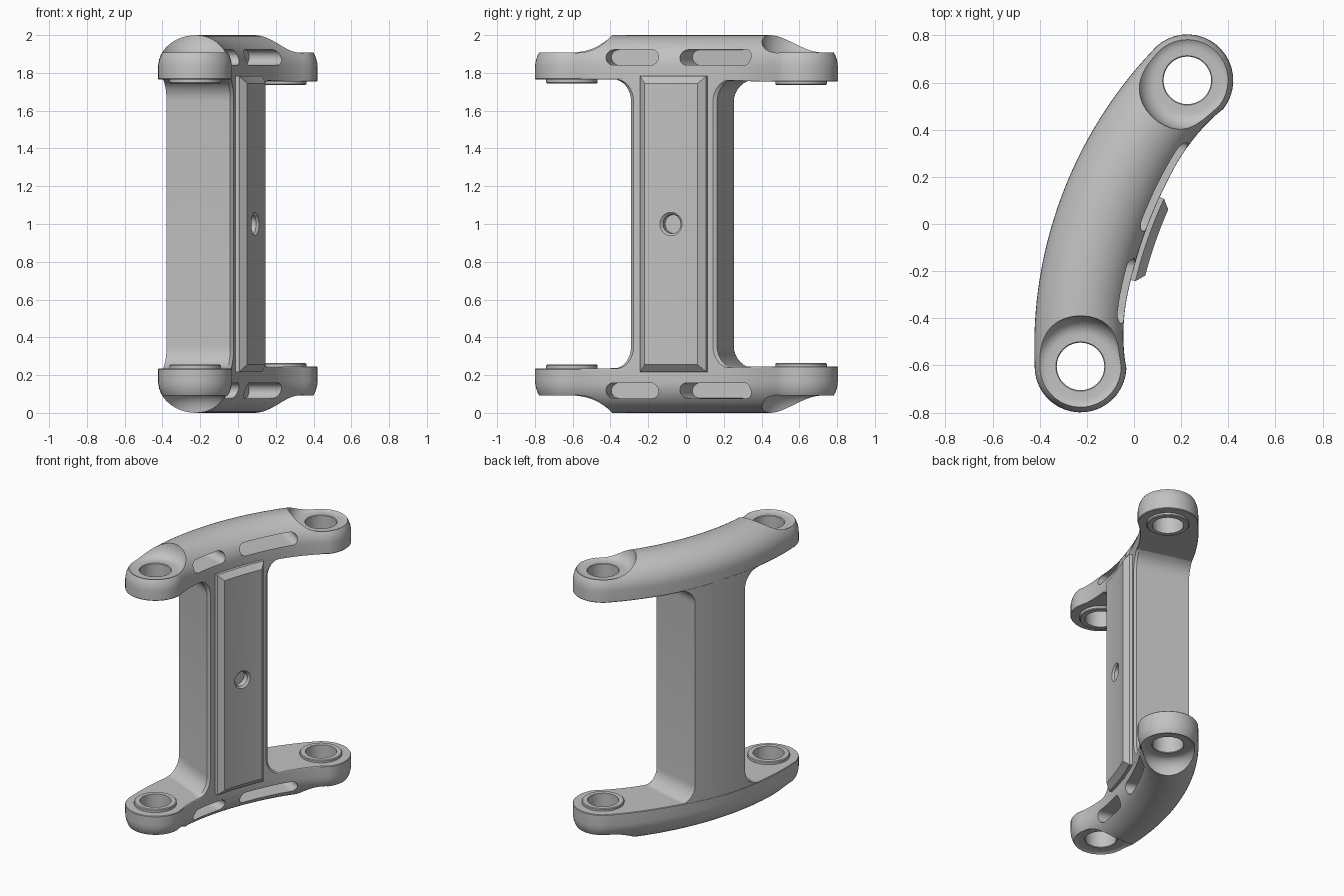
import bpy, bmesh
from math import sin, cos, pi, radians
from mathutils import Vector

if "Cube" in bpy.data.objects:
    bpy.data.objects.remove(bpy.data.objects["Cube"])

grey = bpy.data.materials.new("plain grey")
grey.use_nodes = True
grey.diffuse_color = (0.54, 0.54, 0.54, 1)
grey.node_tree.nodes["Principled BSDF"].inputs["Base Color"].default_value = (0.54, 0.54, 0.54, 1)

# The whole link bends around one vertical axis
AXIS = Vector((1.876, -0.698, 0))
R_MID, R_IN = 2.105, 1.945
FRONT, BACK = 2.55, 38.4         # angles of the two pin holes
END = 0.195                      # half width of the arms
HOLE = 0.101
MID = Vector((0, 0, 1))
X, Y, Z = Vector((1, 0, 0)), Vector((0, 1, 0)), Vector((0, 0, 1))


def radial(a):
    return Vector((-cos(radians(a)), sin(radians(a)), 0))


def tangent(a):
    return Vector((sin(radians(a)), cos(radians(a)), 0))


def polar(r, a, z):
    return AXIS + radial(a) * r + Z * z


def lerp(a, b, t):
    return a + (b - a) * t


def spine_radius(a):
    """Centre line of the arms, which bows outward between the holes."""
    s = lerp(-1, 1, (a - FRONT) / (BACK - FRONT))
    return R_MID + 0.031 * (1 - s * s)


def loft(name, loops, cap_end=True):
    """Skin a row of closed loops and cap the ends."""
    bm = bmesh.new()
    rings = [[bm.verts.new(p - MID) for p in loop] for loop in loops]
    n = len(rings[0])
    for low, high in zip(rings, rings[1:]):
        for i in range(n):
            j = (i + 1) % n
            bm.faces.new((low[i], low[j], high[j], high[i]))
    bm.faces.new(rings[0])
    if cap_end:
        bm.faces.new(rings[-1])
    bmesh.ops.remove_doubles(bm, verts=bm.verts, dist=1e-5)
    bmesh.ops.recalc_face_normals(bm, faces=bm.faces)
    mesh = bpy.data.meshes.new(name)
    bm.to_mesh(mesh)
    bm.free()
    mesh.materials.append(grey)
    obj = bpy.data.objects.new(name, mesh)
    obj.location = MID
    bpy.context.collection.objects.link(obj)
    return obj


def lathe(name, profile, centre, u, v, w, steps=40):
    """Turn (radius, height) points around the direction w."""
    return loft(name, [[centre + (u * cos(2 * pi * i / steps) + v * sin(2 * pi * i / steps)) * r + w * h
                        for i in range(steps)] for r, h in profile])


def activate(obj):
    bpy.ops.object.select_all(action='DESELECT')
    obj.select_set(True)
    bpy.context.view_layer.objects.active = obj


def cut(obj, cutter):
    cutter.hide_render = True
    mod = obj.modifiers.new("cut", 'BOOLEAN')
    mod.operation, mod.solver, mod.object = 'DIFFERENCE', 'EXACT', cutter
    activate(obj)
    bpy.ops.object.modifier_apply(modifier=mod.name)
    bpy.data.objects.remove(cutter)


def finish(obj, mirror=False):
    activate(obj)
    if mirror:
        mod = obj.modifiers.new("mirror", 'MIRROR')
        mod.use_axis = (False, False, True)
        bpy.ops.object.modifier_apply(modifier=mod.name)
    bpy.ops.object.shade_smooth_by_angle(angle=radians(30))


# Arm: curved band with round ends and a domed top
N, CAP = 32, 20


def round_end(a, start):
    return [(polar(R_MID, a, 0), (radial(a) * cos(start + pi * i / CAP) + tangent(a) * sin(start + pi * i / CAP)) * END)
            for i in range(CAP)]


outer_side, inner_side = [], []  # (spine point, offset)
for i in range(N):
    a = lerp(FRONT, BACK, i / N)
    outer_side.append((polar(spine_radius(a), a, 0), radial(a) * END))
    a = lerp(BACK, FRONT, i / N)
    ramp = max(0, abs(2 * i / N - 1) - 0.5) / 0.5
    width = lerp(spine_radius(a) - R_IN, END, ramp ** 1.2)
    inner_side.append((polar(spine_radius(a), a, 0), radial(a) * -width))
outline = outer_side + round_end(BACK, 0) + inner_side + round_end(FRONT, pi)

BASE, SHOULDER, TOP = 1.766, 1.83, 2.0


def base_drop(y):
    """The underside sits slightly lower toward the back."""
    return 0.012 * min(1, max(0, y / 0.4))


loops = [[s + o * k + Z * (BASE + h - base_drop((s + o).y)) for s, o in outline] for k, h in ((0.985, 0), (1, 0.004))]
for i in range(13):
    k, z = cos(i * pi / 24), SHOULDER + (TOP - SHOULDER) * sin(i * pi / 24)
    loops.append([s + o * (k if i < 12 else 0) + Z * z for s, o in outline])
arm = loft("curved_arms", loops, cap_end=False)

# Pin holes with a flat filleted seat on top
seat = [(HOLE, 1.6), (HOLE, 1.893), (HOLE + 0.004, 1.897)]
seat += [(0.14 + 0.075 * sin(k * pi / 16), 2 - 0.103 * cos(k * pi / 16)) for k in range(9)]
seat.append((0.215, 2.2))
for a in (FRONT, BACK):
    cut(arm, lathe("seat_cutter", seat, polar(R_MID, a, 0), X, Y, Z))

# Rounded slots in the inner side of the arm
SLOT_R, SLOT_Z = 0.041, 1.882
for a0, a1 in ((8.1, 16.4), (19.9, 32.3)):
    da = SLOT_R / R_IN * 180 / pi
    a0, a1 = a0 + da, a1 - da
    shape = [(lerp(a0, a1, i / 10), SLOT_Z - SLOT_R) for i in range(10)]
    shape += [(a1 + da * sin(pi * i / 10), SLOT_Z - SLOT_R * cos(pi * i / 10)) for i in range(10)]
    shape += [(lerp(a1, a0, i / 10), SLOT_Z + SLOT_R) for i in range(10)]
    shape += [(a0 - da * sin(pi * i / 10), SLOT_Z + SLOT_R * cos(pi * i / 10)) for i in range(10)]
    cut(arm, loft("slot_cutter", [[polar(r, a, z) for a, z in shape] for r in (1.8, 2.15)]))
finish(arm, mirror=True)

# Raised rings under the holes
for name, a, low in (("front_hole_rings", FRONT, 1.745), ("back_hole_rings", BACK, 1.737)):
    ring = lathe(name, [(0.137, 1.78), (0.137, low + 0.005), (0.132, low)], polar(R_MID, a, 0), X, Y, Z)
    cut(ring, lathe("hole_cutter", [(HOLE, 1.6), (HOLE, 1.9)], polar(R_MID, a, 0), X, Y, Z))
    finish(ring, mirror=True)

# Web: upright wall with nearly parallel end faces that flare into both arms
FILLET, STEPS = 0.12, 8
flare = [(1 - cos(k * pi / 2 / STEPS), BASE - FILLET * (1 - sin(k * pi / 2 / STEPS))) for k in range(STEPS + 1)]
flare.append((1, BASE + 0.03))
loops = []
for g, z in [(g, 2 - z) for g, z in reversed(flare)] + flare:
    out0, in0 = 14.3 - 3 * g, 12.0 - 2.8 * g
    out1, in1 = 24.1 + 3.3 * g, 26.1 + 3.3 * g
    loop = []
    for i in range(13):
        a = lerp(out0, out1, i / 12)
        loop.append(polar(spine_radius(a) + END - 0.001, a, z))
    loop.append(polar(R_IN + 0.015, in1, z))
    loop += [polar(R_IN, lerp(in1 - 0.5, in0 + 0.5, i / 12), z) for i in range(13)]
    loop.append(polar(R_IN + 0.015, in0, z))
    loops.append(loop)
finish(loft("web", loops))


# Plate: chamfered raised panel on the inner side of the web
def plate_section(a, face, inset):
    low, high = 0.217, 1.783
    pts = [(1.97, low), (1.925, low), (face, low + inset), (face, high - inset), (1.925, high), (1.97, high)]
    return [polar(r, a, z) for r, z in pts]


P0, P1 = 13.7, 24.7
sections = [plate_section(P0, 1.924, 0.001)]
sections += [plate_section(lerp(P0 + 1, P1 - 1, i / 10), 1.89, 0.038) for i in range(11)]
sections.append(plate_section(P1, 1.924, 0.001))
plate = loft("panel", sections)

# Shallow round hole in the panel
a = 19.1
hole = [(0.05, 0.05), (0.05, 0.012), (0.062, 0), (0.062, -0.05)]
cut(plate, lathe("panel_hole_cutter", hole, polar(1.89, a, 1), tangent(a), Z, radial(a), 32))
finish(plate)
